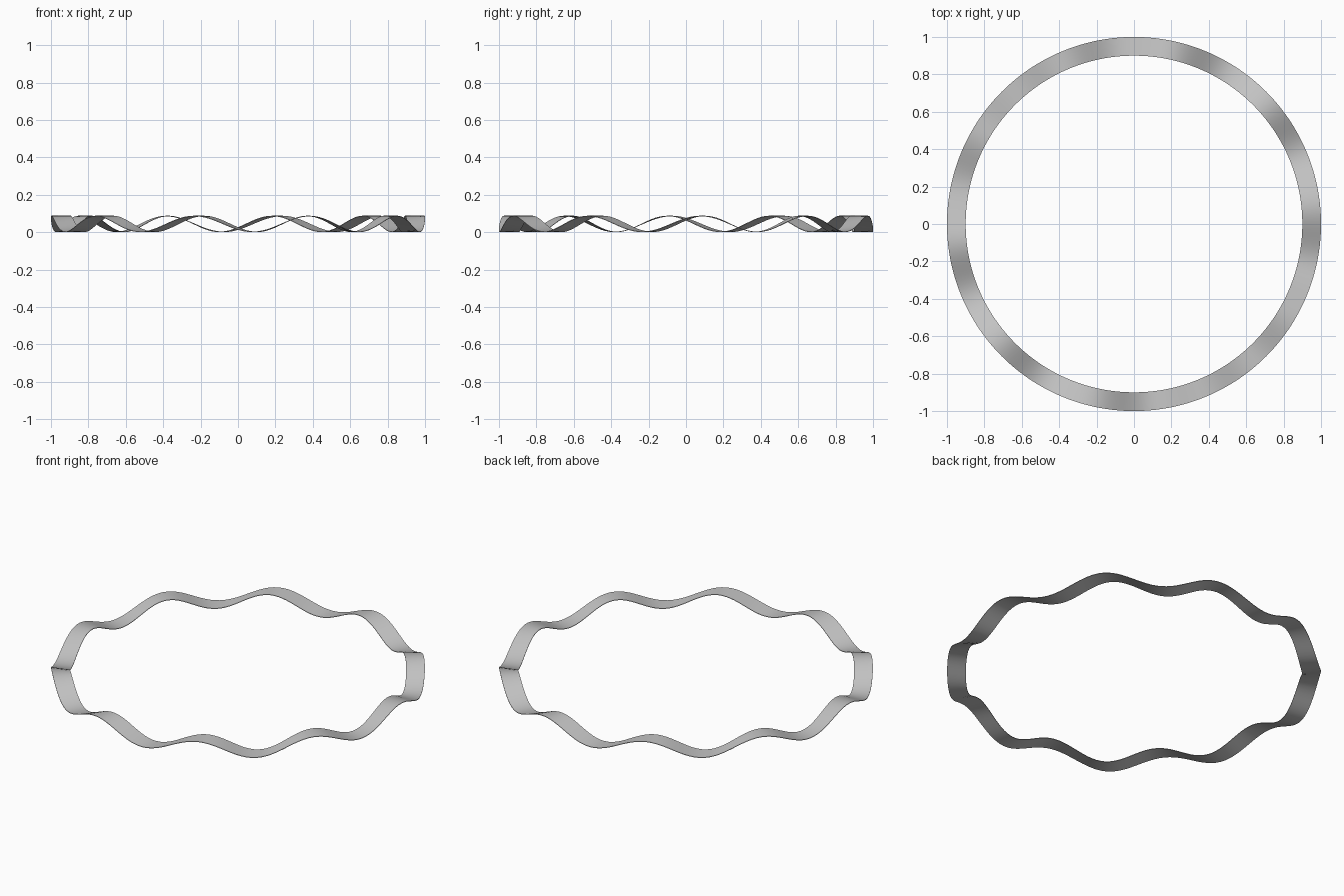
import bpy
import bmesh
from math import sin, cos, tau, radians

cube = bpy.data.objects.get("Cube")
if cube:
    bpy.data.objects.remove(cube, do_unlink=True)

OUTER, INNER = 1.0, 0.9
WAVES, STEPS = 10, 240
THICK = 0.003
AMPLITUDE = 0.0425
# The crests run slightly askew: the outer rim leads the inner rim
OUTER_PHASE, INNER_PHASE = radians(46), radians(27)

# Brushed steel colour
steel = bpy.data.materials.new("steel_grey")
steel.use_nodes = True
colour = (0.55, 0.55, 0.55, 1)
steel.diffuse_color = colour
steel.node_tree.nodes["Principled BSDF"].inputs["Base Color"].default_value = colour

# Thin section swept round a circle while each rim rises and falls
bm = bmesh.new()
section = [
    (INNER, INNER_PHASE, 0),
    (OUTER, OUTER_PHASE, 0),
    (OUTER, OUTER_PHASE, THICK),
    (INNER, INNER_PHASE, THICK),
]
rings = []
for i in range(STEPS):
    a = tau * i / STEPS
    ring = []
    for r, phase, h in section:
        z = AMPLITUDE * (1 + sin(WAVES * a + phase)) + h
        ring.append(bm.verts.new((r * cos(a), r * sin(a), z)))
    rings.append(ring)
for i, ring in enumerate(rings):
    following = rings[(i + 1) % STEPS]
    for j in range(4):
        k = (j + 1) % 4
        bm.faces.new((ring[j], ring[k], following[k], following[j]))
bmesh.ops.recalc_face_normals(bm, faces=bm.faces)

mesh = bpy.data.meshes.new("wave_washer")
bm.to_mesh(mesh)
bm.free()
mesh.materials.append(steel)
washer = bpy.data.objects.new("wave_washer", mesh)
bpy.context.collection.objects.link(washer)

# Smooth waves with crisp rims
bpy.ops.object.select_all(action="DESELECT")
washer.select_set(True)
bpy.context.view_layer.objects.active = washer
bpy.ops.object.shade_smooth_by_angle(angle=radians(40))
